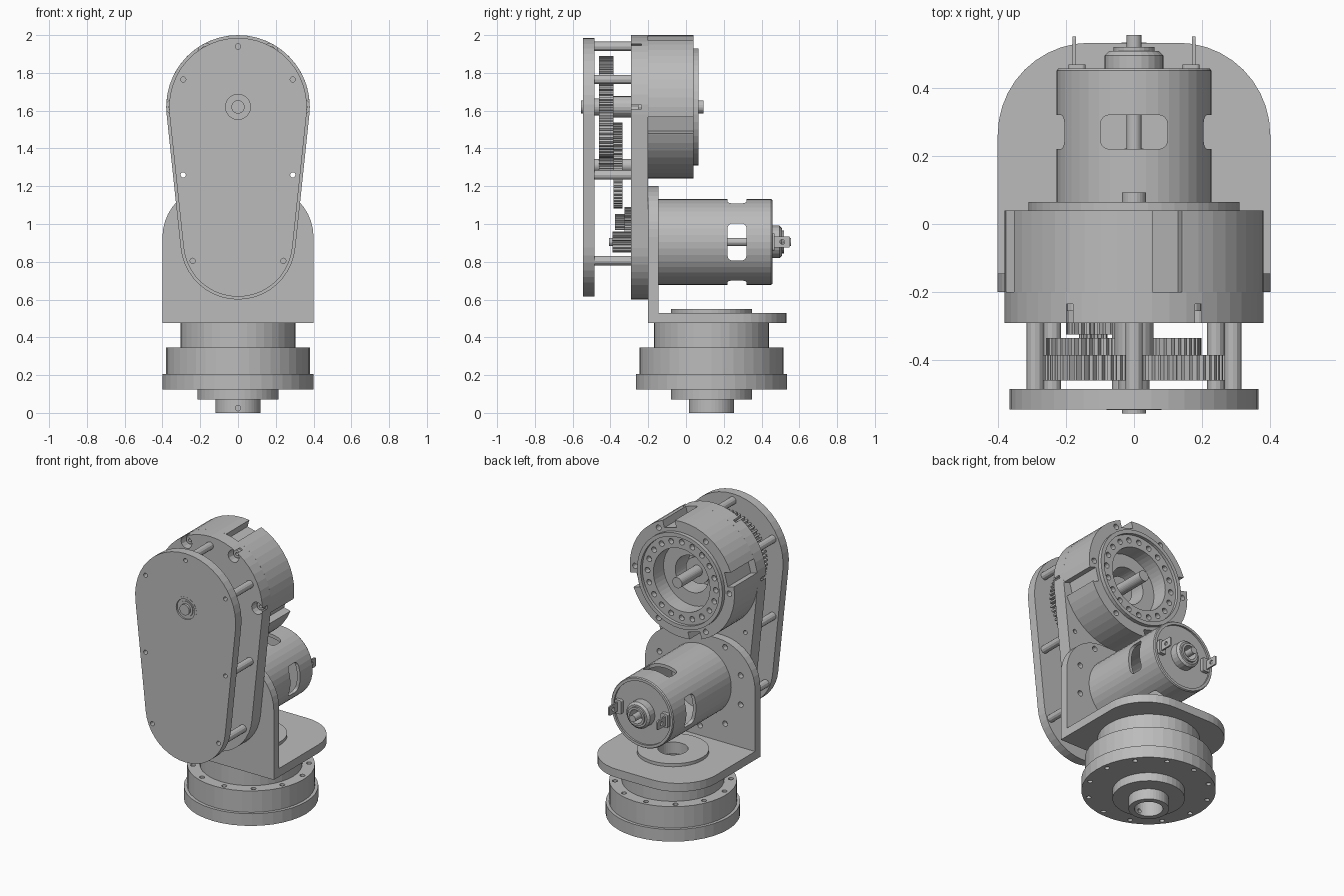
import bpy, bmesh
from math import sin, cos, pi, asin, radians
from mathutils import Matrix, Vector

cube = bpy.data.objects.get("Cube")
if cube:
    bpy.data.objects.remove(cube)

grey = bpy.data.materials.new("machined grey")
grey.use_nodes = True
grey.diffuse_color = (0.5, 0.5, 0.5, 1)
grey.node_tree.nodes["Principled BSDF"].inputs["Base Color"].default_value = (0.5, 0.5, 0.5, 1)

TOP, LOW, BASE_Y = 1.62, 0.905, 0.135      # joint axis, motor axis, turntable axis
SEG = 40


# ---------- helpers ----------
def place(axis, u, v, t):
    return Vector({"x": (t, u, v), "y": (u, t, v), "z": (u, v, t)}[axis])


def prism(bm, outline, t0, t1, axis="y"):
    """Extrude a 2D outline along an axis."""
    a = [bm.verts.new(place(axis, u, v, t0)) for u, v in outline]
    b = [bm.verts.new(place(axis, u, v, t1)) for u, v in outline]
    n = len(a)
    bm.faces.new(a)
    bm.faces.new(b[::-1])
    for i in range(n):
        j = (i + 1) % n
        bm.faces.new((a[i], b[i], b[j], a[j]))


def arc(cu, cv, r, a0, a1, n):
    return [(cu + r * cos(a0 + (a1 - a0) * i / n), cv + r * sin(a0 + (a1 - a0) * i / n))
            for i in range(n + 1)]


def rod(bm, u, v, r, t0, t1, axis="y", seg=16):
    prism(bm, arc(u, v, r, 0, 2 * pi, seg)[:-1], t0, t1, axis)


def lathe(bm, profile, u, v, axis="y", seg=SEG):
    """Turn a closed (radius, position) profile into a ring."""
    rings = [[bm.verts.new(place(axis, u + r * cos(2 * pi * i / seg), v + r * sin(2 * pi * i / seg), t))
              for r, t in profile] for i in range(seg)]
    for i in range(seg):
        p, q = rings[i], rings[(i + 1) % seg]
        for k in range(len(profile)):
            m = (k + 1) % len(profile)
            bm.faces.new((p[k], p[m], q[m], q[k]))


def tube(bm, u, v, r_in, r_out, t0, t1, axis="y", seg=SEG):
    lathe(bm, [(r_in, t0), (r_out, t0), (r_out, t1), (r_in, t1)], u, v, axis, seg)


def finish(name, bm):
    bmesh.ops.recalc_face_normals(bm, faces=bm.faces)
    me = bpy.data.meshes.new(name)
    bm.to_mesh(me)
    bm.free()
    me.materials.append(grey)
    ob = bpy.data.objects.new(name, me)
    bpy.context.collection.objects.link(ob)
    return ob


def part(name, build, cuts=None):
    """Make one object; bake the optional cutters into it."""
    bm = bmesh.new()
    build(bm)
    ob = finish(name, bm)
    if cuts:
        cb = bmesh.new()
        cuts(cb)
        cutter = finish(name + "_cutter", cb)
        cutter.hide_render = True
        mod = ob.modifiers.new("cut", "BOOLEAN")
        mod.object, mod.solver = cutter, "EXACT"
        baked = bpy.data.meshes.new_from_object(ob.evaluated_get(bpy.context.evaluated_depsgraph_get()))
        ob.modifiers.clear()
        ob.data = baked
        bpy.data.objects.remove(cutter)
    return ob


def around(n, r, u, v, start=0.0):
    return [(u + r * cos(start + 2 * pi * i / n), v + r * sin(start + 2 * pi * i / n)) for i in range(n)]


def teardrop(r1, r2):
    a = asin((r1 - r2) / (TOP - LOW))
    return arc(0, TOP, r1, -a, pi + a, 24) + arc(0, LOW, r2, pi + a, 2 * pi - a, 20)


def tab(v0, v1, w=0.4, r=0.27):
    return [(-w, v0), (w, v0)] + arc(w - r, v1 - r, r, 0, pi / 2, 10) + arc(r - w, v1 - r, r, pi / 2, pi, 10)


def rounded(u, v, w, h, r=0.025):
    pts = []
    for k, (su, sv) in enumerate([(1, 1), (-1, 1), (-1, -1), (1, -1)]):
        pts += arc(u + su * (w - r), v + sv * (h - r), r, k * pi / 2, (k + 1) * pi / 2, 4)
    return pts


def gear(name, u, v, r, t0, t1, teeth, depth=0.018):
    pts = []
    for i in range(teeth):
        for f, rr in ((0, r - depth), (0.3, r - depth), (0.42, r), (0.82, r)):
            a = 2 * pi * (i + f) / teeth
            pts.append((u + rr * cos(a), v + rr * sin(a)))
    part(name, lambda bm: prism(bm, pts, t0, t1))


def holes(points, r, t0, t1, axis="y"):
    return lambda bm: [rod(bm, u, v, r, t0, t1, axis, 12) for u, v in points]


# ---------- turntable base ----------
def base_part(name, r_in, r_out, z0, z1, cuts=None):
    part(name, lambda bm: tube(bm, 0, BASE_Y, r_in, r_out, z0, z1, "z"), cuts)


base_part("base_hub", 0.085, 0.12, 0, 0.07, lambda bm: rod(bm, 0, 0.025, 0.014, -0.1, 0.1))
base_part("base_collar", 0.085, 0.215, 0.07, 0.125)
base_part("base_flange", 0.085, 0.40, 0.125, 0.205,
          holes(around(12, 0.365, 0, BASE_Y, 0.13), 0.015, 0.1, 0.16, "z"))
base_part("base_drum", 0.085, 0.38, 0.205, 0.345,
          holes(around(12, 0.345, 0, BASE_Y, 0.13), 0.016, 0.3, 0.4, "z"))
base_part("base_neck", 0.085, 0.305, 0.345, 0.475)
base_part("base_washer", 0.09, 0.215, 0.53, 0.55)

# ---------- angle bracket ----------
part("bracket_foot", lambda bm: prism(bm, tab(-0.2, 0.532), 0.475, 0.53, "z"),
     lambda bm: rod(bm, 0, BASE_Y, 0.09, 0.4, 0.6, "z", SEG))
part("bracket_wall", lambda bm: prism(bm, tab(0.53, 1.2), -0.2, -0.145),
     holes(around(10, 0.31, 0, LOW, pi / 10), 0.018, -0.18, -0.1))

# ---------- gearbox plates and spacers ----------
mounts = [(0, 1.94)] + [(s * x, z) for s in (1, -1) for x, z in ((0.29, 1.765), (0.29, 1.26), (0.24, 0.805))]
pockets = around(6, 0.342, 0, TOP)


def plate_cuts(bm):
    holes(mounts, 0.014, -0.35, -0.1)(bm)
    holes(pockets, 0.04, -0.35, -0.235)(bm)


part("gearbox_plate", lambda bm: prism(bm, teardrop(0.38, 0.305), -0.29, -0.2), plate_cuts)


def cover_cuts(bm):
    holes(mounts, 0.014, -0.6, -0.4)(bm)
    rod(bm, 0, TOP, 0.08, -0.6, -0.4, "y", SEG)


part("cover_plate", lambda bm: prism(bm, teardrop(0.365, 0.29), -0.545, -0.485), cover_cuts)
part("cover_bearing", lambda bm: lathe(bm, [(0.03, -0.541), (0.05, -0.541), (0.05, -0.535), (0.066, -0.535),
                                            (0.066, -0.546), (0.08, -0.546), (0.08, -0.485), (0.03, -0.485)], 0, TOP))
for i, (x, z) in enumerate(mounts):
    part(f"spacer_{i + 1}", lambda bm: tube(bm, x, z, 0.014, 0.025, -0.485, -0.29, "y", 12))
for i, (x, z) in enumerate(pockets):
    part(f"plate_screw_{i + 1}", lambda bm: tube(bm, x, z, 0.01, 0.026, -0.255, -0.235, "y", 12))

# ---------- gear train ----------
gear("output_gear", 0, TOP, 0.27, -0.46, -0.385, 60)
gear("middle_gear", -0.03, 1.31, 0.228, -0.385, -0.335, 54)
gear("middle_pinion", -0.03, 1.31, 0.055, -0.46, -0.385, 12)
gear("idler_gear", -0.12, 1.01, 0.08, -0.325, -0.29, 20)
gear("idler_pinion", -0.12, 1.01, 0.042, -0.375, -0.325, 12, 0.012)
gear("motor_pinion", 0, LOW, 0.056, -0.39, -0.29, 14)
for name, x, z, r, y0, y1 in (("output_hub", 0, TOP, 0.057, -0.385, -0.29),
                              ("output_boss", 0, TOP, 0.045, -0.485, -0.46),
                              ("middle_axle", -0.03, 1.31, 0.035, -0.485, -0.29),
                              ("motor_shaft", 0, LOW, 0.022, -0.408, 0.555)):
    part(name, lambda bm: rod(bm, x, z, r, y0, y1, "y", 20))


# ---------- joint drum ----------
def drum_cuts(bm):
    holes(around(20, 0.248, 0, TOP), 0.018, 0.01, 0.055)(bm)
    holes(pockets, 0.018, -0.02, 0.06)(bm)
    for a in (75, 165, 255, 345):
        m = (Matrix.Translation((0, -0.08, TOP)) @ Matrix.Rotation(-radians(a), 4, "Y")
             @ Matrix.Translation((0.38, 0, 0)) @ Matrix.Diagonal((0.1, 0.4, 0.09, 1)))
        bmesh.ops.create_cube(bm, size=1, matrix=m)


part("joint_drum", lambda bm: lathe(bm, [(0.12, -0.2), (0.38, -0.2), (0.38, 0.04), (0.31, 0.04), (0.31, 0.065),
                                         (0.285, 0.065), (0.285, 0.045), (0.205, 0.045), (0.205, -0.06),
                                         (0.12, -0.06)], 0, TOP, "y", 48), drum_cuts)
part("drum_bearing", lambda bm: tube(bm, 0, TOP, 0.034, 0.085, -0.2, -0.12))
part("joint_shaft", lambda bm: rod(bm, 0, TOP, 0.035, -0.556, 0.092, "y", 24))


# ---------- motor ----------
def windows(bm):
    prism(bm, rounded(0, 0.275, 0.098, 0.052), 0.6, 1.2, "z")


def side_windows(bm):
    prism(bm, rounded(0.27, LOW, 0.052, 0.098), -0.3, 0.3, "x")


def motor_cuts(bm):
    # four separate openings, one per quarter of the can
    for t0, t1 in ((0.6, 0.8), (1.0, 1.2)):
        prism(bm, rounded(0, 0.27, 0.098, 0.05), t0, t1, "z")
    for t0, t1 in ((-0.3, -0.12), (0.12, 0.3)):
        prism(bm, rounded(0.27, LOW, 0.05, 0.098), t0, t1, "x")


part("motor_can", lambda bm: lathe(bm, [(0.205, -0.145), (0.227, -0.145), (0.227, 0.45), (0.222, 0.457),
                                        (0.205, 0.457)], 0, LOW), motor_cuts)
part("motor_end_cap", lambda bm: tube(bm, 0, LOW, 0.02, 0.206, 0.42, 0.445))
part("motor_boss", lambda bm: lathe(bm, [(0.045, 0.445), (0.086, 0.445), (0.086, 0.495), (0.072, 0.508),
                                         (0.06, 0.508), (0.06, 0.52), (0.045, 0.52)], 0, LOW, "y", 24))
for side, s in (("left", 1), ("right", -1)):
    part(side + "_terminal", lambda bm: prism(bm, rounded(0.49, LOW, 0.06, 0.03, 0.008), s * 0.17, s * 0.18, "x"),
         holes([(0.51, LOW)], 0.013, s * 0.15, s * 0.2, "x"))
    part(side + "_terminal_block", lambda bm: prism(bm, rounded(s * 0.168, LOW, 0.025, 0.045, 0.01), 0.44, 0.468))
